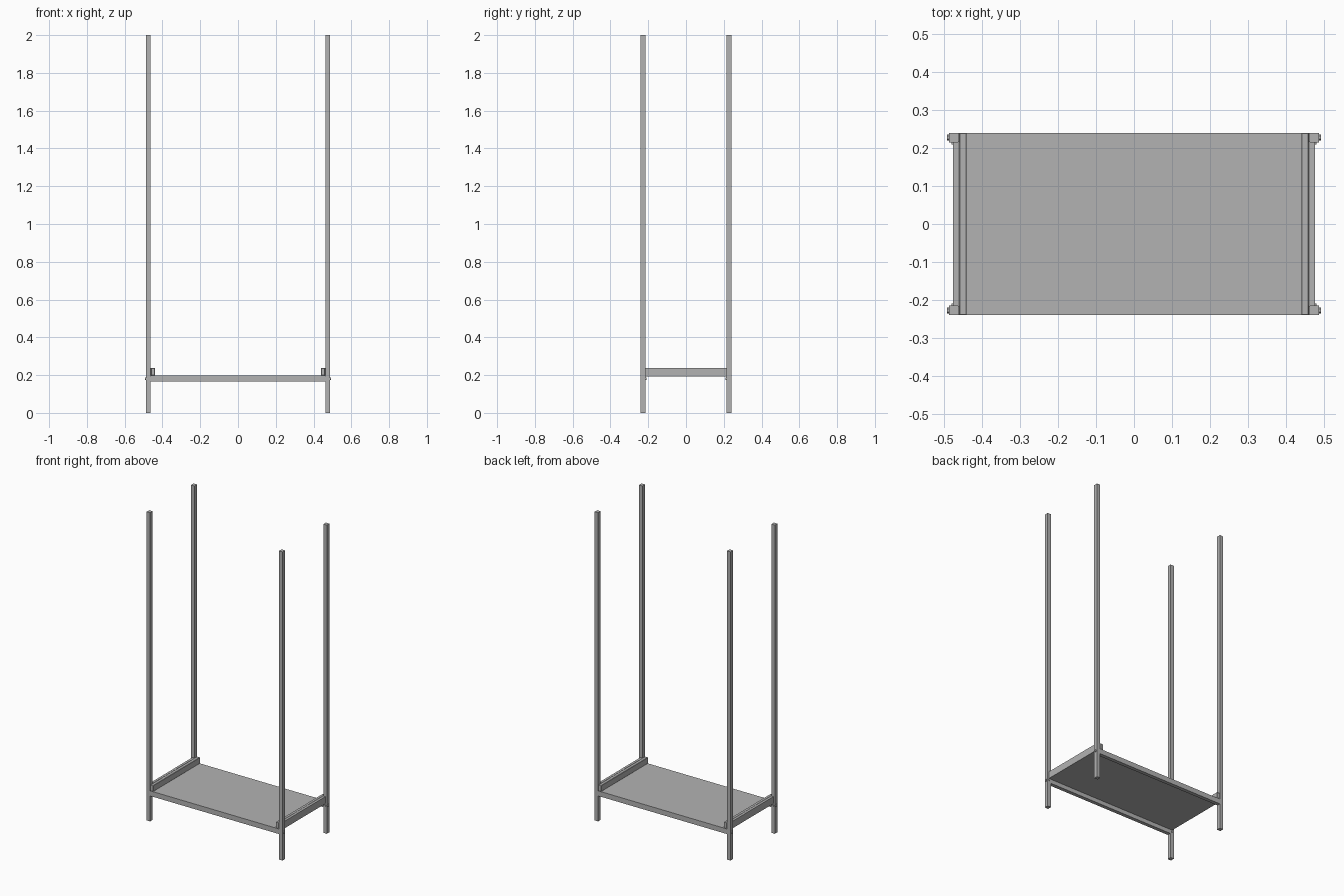
import bpy, math

if "Cube" in bpy.data.objects:
    bpy.data.objects.remove(bpy.data.objects["Cube"])

steel = bpy.data.materials.new("grey steel")
steel.diffuse_color = (0.45, 0.45, 0.45, 1)
steel.use_nodes = True
steel.node_tree.nodes["Principled BSDF"].inputs["Base Color"].default_value = steel.diffuse_color


def finish(ob, name):
    ob.name = name
    ob.data.materials.append(steel)
    return ob


def box(name, lo, hi, bevel=0):
    mid = [(a + b) / 2 for a, b in zip(lo, hi)]
    bpy.ops.mesh.primitive_cube_add(size=1, location=mid)
    ob = bpy.context.object
    ob.scale = [abs(b - a) for a, b in zip(lo, hi)]
    bpy.ops.object.transform_apply(location=False, rotation=False, scale=True)
    if bevel:
        m = ob.modifiers.new("soft edges", 'BEVEL')
        m.width, m.segments = bevel, 1
    return finish(ob, name)


def bolt(name, loc, rot, radius, depth):
    bpy.ops.mesh.primitive_cylinder_add(vertices=6, radius=radius, depth=depth,
                                        location=loc, rotation=rot)
    return finish(bpy.context.object, name)


# Shelf sheet
box("shelf_panel", (-0.46, -0.24, 0.192), (0.46, 0.24, 0.198))

# Sheet ends that run between the posts, and the raised end rails
for sx, side in ((-1, "left"), (1, "right")):
    box(side + "_panel_end", (sx * 0.476, -0.214, 0.192), (sx * 0.46, 0.214, 0.198))
    box(side + "_end_rail", (sx * 0.46, -0.24, 0.198), (sx * 0.44, 0.24, 0.238), 0.002)
    box(side + "_end_rail_outer", (sx * 0.476, -0.214, 0.198), (sx * 0.46, 0.214, 0.238))

# Front and back rails below the sheet
for sy, end in ((-1, "front"), (1, "back")):
    box(end + "_rail", (-0.462, sy * 0.24, 0.165), (0.462, sy * 0.216, 0.196))

# Corner posts with their bolts
for sx, side in ((-1, "left"), (1, "right")):
    for sy, end in ((-1, "front"), (1, "back")):
        tag = f"{end}_{side}_"
        box(tag + "post", (sx * 0.462, sy * 0.214, 0), (sx * 0.487, sy * 0.24, 2))
        bolt(tag + "outer_bolt", (sx * 0.488, sy * 0.227, 0.18),
             (0, math.pi / 2, 0), 0.008, 0.008)
        bolt(tag + "inner_bolt", (sx * 0.474, sy * 0.213, 0.18),
             (math.pi / 2, 0, 0), 0.007, 0.008)
